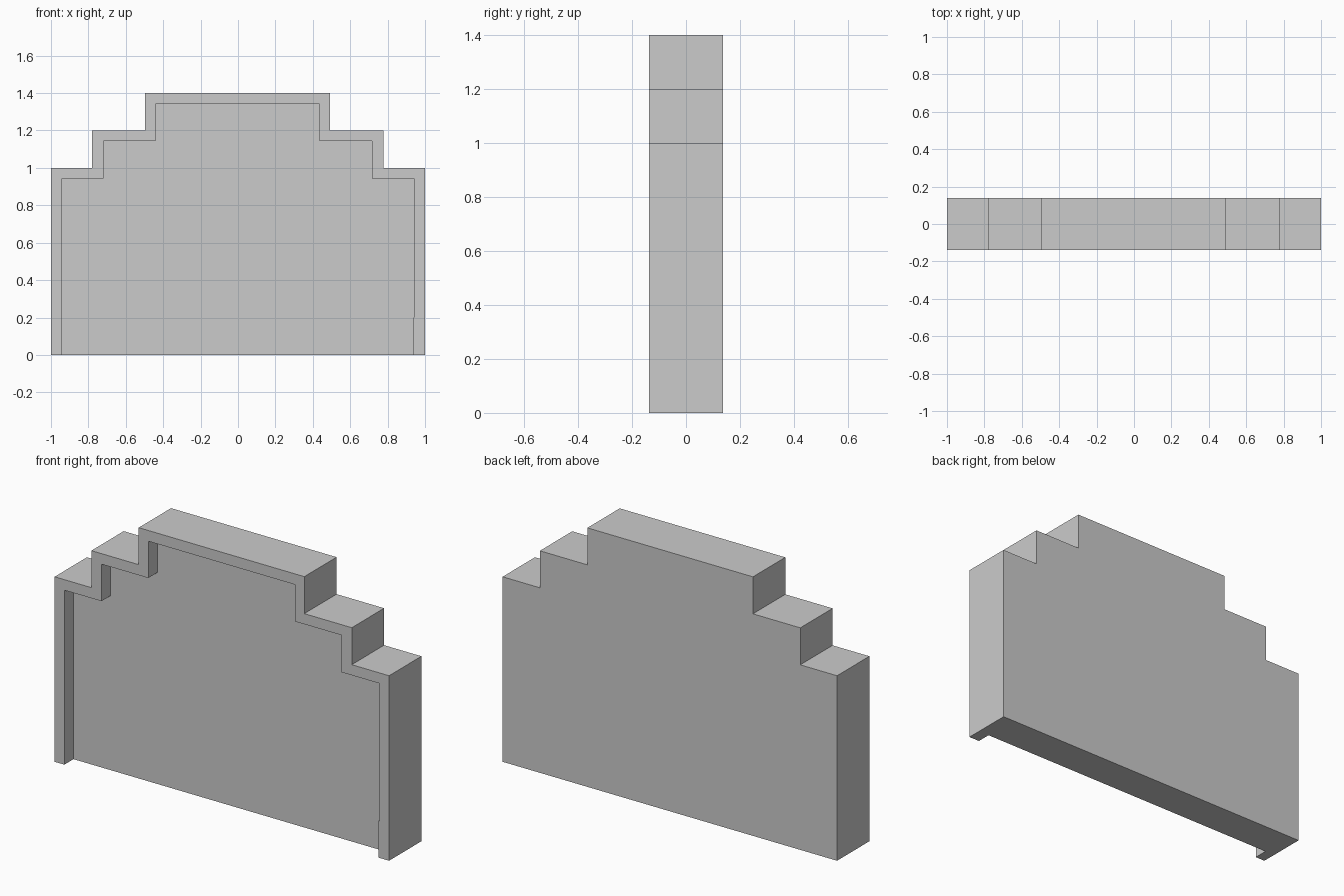
import bpy
import bmesh

cube = bpy.data.objects.get("Cube")
if cube:
    bpy.data.objects.remove(cube, do_unlink=True)

FRONT, RECESS, BACK = -0.138, -0.06, 0.138

# Stepped outline, open along the floor, running left to right
outer = [(-1, 0), (-1, 1), (-0.78, 1), (-0.78, 1.2), (-0.497, 1.2), (-0.497, 1.4),
         (0.493, 1.4), (0.493, 1.2), (0.777, 1.2), (0.777, 1), (1, 1),
         (1, 0.2), (1, 0.198), (1, 0)]
# Inner edge of the rim, with a small jog low on one leg
inner = [(-0.942, 0), (-0.942, 0.943), (-0.72, 0.943), (-0.72, 1.143), (-0.44, 1.143),
         (-0.44, 1.342), (0.437, 1.342), (0.437, 1.143), (0.717, 1.143), (0.717, 0.943),
         (0.942, 0.943), (0.942, 0.2), (0.936, 0.198), (0.936, 0)]

bm = bmesh.new()


def make_row(profile, y):
    return [bm.verts.new((x, y, z)) for x, z in profile]


rows = [make_row(outer, BACK), make_row(outer, FRONT),
        make_row(inner, FRONT), make_row(inner, RECESS)]

# Outer walls, front rim and recess walls
for a, b in zip(rows, rows[1:]):
    for i in range(len(a) - 1):
        bm.faces.new((a[i], a[i + 1], b[i + 1], b[i]))

# Back, recessed panel and underside
bm.faces.new(rows[0])
bm.faces.new(rows[-1])
bm.faces.new([r[0] for r in rows] + [r[-1] for r in reversed(rows)])
bmesh.ops.recalc_face_normals(bm, faces=bm.faces)

mesh = bpy.data.meshes.new("stepped_wall")
bm.to_mesh(mesh)
bm.free()
wall = bpy.data.objects.new("stepped_wall", mesh)
bpy.context.collection.objects.link(wall)

# Plain grey
grey = bpy.data.materials.new("light_grey")
grey.use_nodes = True
colour = (0.6, 0.6, 0.6, 1)
grey.diffuse_color = colour
grey.node_tree.nodes["Principled BSDF"].inputs["Base Color"].default_value = colour
mesh.materials.append(grey)
